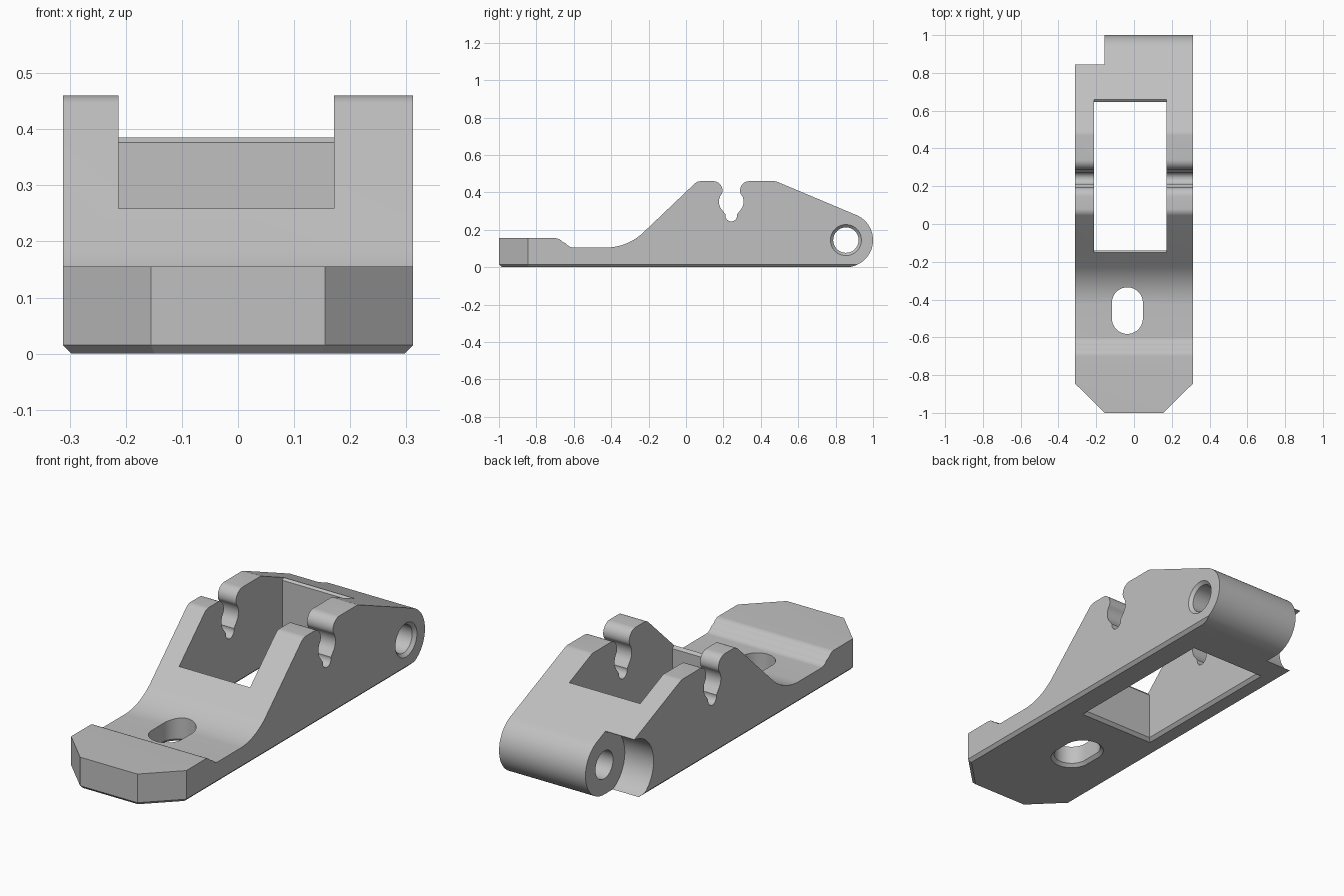
import bpy, bmesh
from math import sin, cos, radians

cube = bpy.data.objects.get("Cube")
if cube:
    bpy.data.objects.remove(cube, do_unlink=True)

W = 0.312          # half width
CH = 0.015         # lower edge chamfer
PIN = (0.855, 0.145)
R = 0.145          # barrel radius

grey = bpy.data.materials.new("plain grey")
grey.use_nodes = True
COLOUR = (0.53, 0.53, 0.53, 1)
grey.diffuse_color = COLOUR
grey.node_tree.nodes["Principled BSDF"].inputs["Base Color"].default_value = COLOUR


def arc(c, r, a, b, n=10):
    """Points on an arc from angle a to b, in degrees."""
    angles = [radians(a + (b - a) * i / n) for i in range(n + 1)]
    return [(c[0] + r * cos(t), c[1] + r * sin(t)) for t in angles]


def loft(name, rings):
    """Closed solid skinned through matching rings of 3D points."""
    bm = bmesh.new()
    loops = [[bm.verts.new(p) for p in ring] for ring in rings]
    n = len(loops[0])
    for lo, hi in zip(loops, loops[1:]):
        for i in range(n):
            j = (i + 1) % n
            bm.faces.new((lo[i], lo[j], hi[j], hi[i]))
    bm.faces.new(loops[0][::-1])
    bm.faces.new(loops[-1])
    bmesh.ops.recalc_face_normals(bm, faces=bm.faces)
    mesh = bpy.data.meshes.new(name)
    bm.to_mesh(mesh)
    bm.free()
    mesh.materials.append(grey)
    ob = bpy.data.objects.new(name, mesh)
    bpy.context.collection.objects.link(ob)
    return ob


def side_prism(name, pts, x0, x1):
    return loft(name, [[(x, y, z) for y, z in pts] for x in (x0, x1)])


def plan_loft(name, levels):
    return loft(name, [[(x, y, z) for x, y in pts] for z, pts in levels])


def combine(target, tool, operation="DIFFERENCE"):
    tool.hide_render = True
    mod = target.modifiers.new(tool.name, "BOOLEAN")
    mod.operation, mod.object, mod.solver = operation, tool, "EXACT"
    bpy.context.view_layer.objects.active = target
    bpy.ops.object.modifier_apply(modifier=mod.name)
    bpy.data.objects.remove(tool, do_unlink=True)


# Side profile: front pad, dip, ramp, keyhole notch, rear slope, barrel
NOTCH = 0.242
half_notch = (arc((0.145, 0.41), 0.05, 90, -18)
              + arc((NOTCH, 0.35), 0.066, 142, 222)
              + arc((NOTCH, 0.277), 0.032, 170, 265))
profile = ([(-1, 0), (-1, 0.155)]
           + arc((-0.70, 0.105), 0.05, 90, 38)
           + arc((-0.60, 0.155), 0.05, 216, 270)
           + arc((-0.43, 0.398), 0.293, -90, -47, 16)
           + arc((0.08, 0.41), 0.05, 133, 90)
           + half_notch + [(2 * NOTCH - y, z) for y, z in half_notch[::-1]]
           + arc((0.47, 0.41), 0.05, 90, 66, 6)
           + arc(PIN, R, 66, -90, 36))
body = side_prism("bracket_body", profile, -W, W)


# Plan outline with cut front corners and a chamfered lower edge
def outline(d):
    w, k, c = W - d, 0.155 - d * 0.41, -0.845 + d * 0.41
    return [(-k, -1 + d), (k, -1 + d), (w, c), (w, 1.1), (-w, 1.1), (-w, c)]


combine(body, plan_loft("plan_shape", [(0, outline(CH)), (CH, outline(0)),
                                       (0.6, outline(0))]), "INTERSECT")


# Central window, chamfered below and at its upper end edges
def window(d):
    x0, x1, y0, y1 = -0.213 - d, 0.171 + d, -0.14 - d, 0.647 + d
    return [(x0, y0), (x1, y0), (x1, y1), (x0, y1)]


combine(body, plan_loft("window_cutter", [(-CH, window(2 * CH)), (CH, window(0)),
                                          (0.6, window(0))]))
combine(body, side_prism("window_top_cutter", [
    (-0.14, 0.2), (-0.14, 0.246), (-0.152, 0.26), (-0.152, 0.6),
    (0.66, 0.6), (0.66, 0.386), (0.647, 0.376), (0.647, 0.2)], -0.213, 0.171))


# Rounded mounting slot, chamfered below
def slot(d):
    r = 0.082 + d
    return arc((-0.035, -0.417), r, 0, 180, 20) + arc((-0.035, -0.5), r, 180, 360, 20)


combine(body, plan_loft("slot_cutter", [(-CH, slot(2 * CH)), (CH, slot(0)),
                                        (0.3, slot(0))]))

# Corner relief beside the barrel
combine(body, side_prism("relief_block", [(0.845, -0.1), (1.1, -0.1), (1.1, 0.5),
                                          (0.845, 0.5)], -0.4, -0.156))
combine(body, side_prism("relief_round", arc(PIN, 0.159, 0, 354, 59), -0.4, -0.156))

# Pin hole with a countersunk mouth
hole = [(-0.4, 0.068), (W - CH, 0.068), (W + CH, 0.098)]
combine(body, loft("pin_cutter", [[(x, y, z) for y, z in arc(PIN, r, 0, 352.5, 47)]
                                  for x, r in hole]))

# Smooth curved walls, crisp edges
bpy.ops.object.select_all(action="DESELECT")
body.select_set(True)
bpy.context.view_layer.objects.active = body
bpy.ops.object.shade_smooth_by_angle(angle=radians(28))
